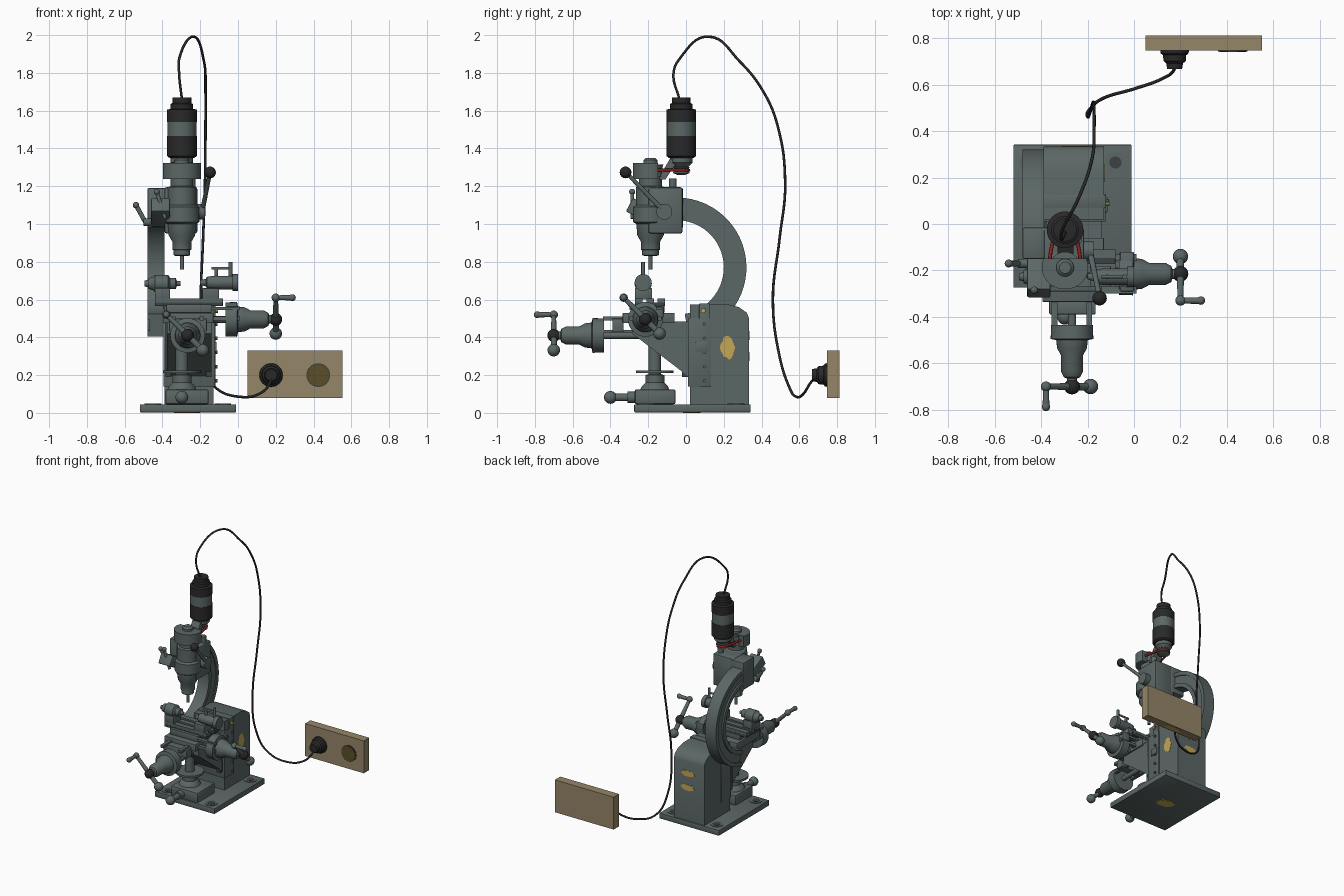
import bpy, bmesh, math, random
from mathutils import Vector

random.seed(4)

def material(name, rgb):
    m = bpy.data.materials.new(name)
    m.diffuse_color = (*rgb, 1)
    return m

STEEL = material("grey green paint", (0.105, 0.135, 0.132))
DARK = material("dark steel", (0.045, 0.053, 0.053))
BLACK = material("black rubber", (0.022, 0.022, 0.023))
WOOD = material("tan wood", (0.30, 0.24, 0.14))
YELLOW = material("worn yellow", (0.55, 0.38, 0.09))
HOLE = material("dark olive", (0.10, 0.075, 0.022))
RED = material("red belt", (0.30, 0.015, 0.015))

def finish(name, bm, mat):
    bmesh.ops.recalc_face_normals(bm, faces=bm.faces)
    for f in bm.faces:
        f.smooth = True
    for e in bm.edges:
        e.smooth = e.calc_face_angle(3.0) < 0.6
    me = bpy.data.meshes.new(name)
    bm.to_mesh(me)
    bm.free()
    ob = bpy.data.objects.new(name, me)
    bpy.context.collection.objects.link(ob)
    me.materials.append(mat)
    return ob

def box(name, x, y, z, mat=STEEL, bevel=0.0, tilt=None):
    bm = bmesh.new()
    bmesh.ops.create_cube(bm, size=1)
    size = Vector((x[1] - x[0], y[1] - y[0], z[1] - z[0]))
    bmesh.ops.scale(bm, vec=size, verts=bm.verts)
    if bevel:
        bmesh.ops.bevel(bm, geom=bm.edges[:], offset=bevel, segments=2, affect='EDGES', profile=0.5)
    ob = finish(name, bm, mat)
    ob.location = (sum(x) / 2, sum(y) / 2, sum(z) / 2)
    if tilt:
        ob.rotation_euler = tilt
    return ob

def lathe(name, prof, origin, axis=(0, 0, 1), mat=STEEL, n=32):
    """Revolve (radius, height) points around an axis, with both ends capped."""
    q, o, bm, rings = Vector(axis).to_track_quat('Z', 'Y'), Vector(origin), bmesh.new(), []
    for r, h in prof:
        rings.append([bm.verts.new(o + q @ Vector((r * math.cos(a), r * math.sin(a), h)))
                      for a in (2 * math.pi * i / n for i in range(n))])
    for a, b in zip(rings, rings[1:]):
        for i in range(n):
            bm.faces.new((a[i], a[(i + 1) % n], b[(i + 1) % n], b[i]))
    bm.faces.new(rings[0])
    bm.faces.new(rings[-1])
    return finish(name, bm, mat)

def rod(name, p, q, r, r2=None, mat=STEEL, n=20):
    d = Vector(q) - Vector(p)
    return lathe(name, [(r, 0), (r if r2 is None else r2, d.length)], p, d, mat, n)

def ball(name, p, r, mat=STEEL):
    bm = bmesh.new()
    bmesh.ops.create_uvsphere(bm, u_segments=20, v_segments=12, radius=r)
    ob = finish(name, bm, mat)
    ob.location = p
    return ob

def prism(name, pts, d, mat=STEEL):
    """Extrude a closed 3D outline along vector d."""
    bm = bmesh.new()
    f = bm.faces.new([bm.verts.new(p) for p in pts])
    g = bmesh.ops.extrude_face_region(bm, geom=[f])
    bmesh.ops.translate(bm, vec=d, verts=[v for v in g['geom'] if isinstance(v, bmesh.types.BMVert)])
    return finish(name, bm, mat)

def patch(name, c, u, v, normal):
    """Thin irregular plate of worn paint."""
    c, u, v, pts = Vector(c), Vector(u), Vector(v), []
    for i in range(18):
        a, k = i * math.pi / 9, random.uniform(0.8, 1.1)
        pts.append(c + u * math.cos(a) * k + v * math.sin(a) * k)
    prism(name, pts, Vector(normal) * 0.003, YELLOW)

def tube(name, pts, r, mat, cyclic=False):
    cu = bpy.data.curves.new(name, 'CURVE')
    cu.dimensions, cu.bevel_depth, cu.bevel_resolution = '3D', r, 2
    sp = cu.splines.new('BEZIER')
    sp.bezier_points.add(len(pts) - 1)
    for b, p in zip(sp.bezier_points, pts):
        b.co, b.handle_left_type, b.handle_right_type = p, 'AUTO', 'AUTO'
    sp.use_cyclic_u, sp.resolution_u, cu.use_fill_caps = cyclic, 8, True
    ob = bpy.data.objects.new(name, cu)
    bpy.context.collection.objects.link(ob)
    cu.materials.append(mat)

# base plate with bolt bosses
box("base_plate", (-0.52, -0.01), (-0.274, 0.342), (0.003, 0.045), bevel=0.004)
for x in (-0.45, -0.08):
    for y in (-0.21, 0.265):
        lathe("base_boss", [(0.044, 0), (0.044, 0.004)], (x, y, 0.045))
        lathe("base_bolt_hole", [(0.026, 0), (0.026, 0.006)], (x, y, 0.045), mat=DARK)
patch("base_worn_patch", (-0.27, 0.03, 0), (0.07, 0, 0), (0, 0.05, 0), (0, 0, 1))

# column, front ways and bolts
prof = [(0.02, 0.045), (0.334, 0.045), (0.334, 0.50), (0.322, 0.53), (0.28, 0.56), (0.22, 0.575), (0.02, 0.575)]
prism("column", [(-0.39, y, z) for y, z in prof], (0.26, 0, 0))
box("column_ways", (-0.395, -0.122), (0.01, 0.13), (0.14, 0.50), bevel=0.003)
box("column_strap", (-0.395, -0.12), (0.07, 0.125), (0.14, 0.58), bevel=0.003)
for i in range(6):
    z = 0.17 + i * 0.075
    rod("way_bolt", (-0.125, 0.097, z), (-0.108, 0.097, z), 0.009, n=8)
box("side_tag", (-0.124, -0.114), (0.05, 0.115), (0.325, 0.375), bevel=0.003)
rod("side_oiler", (-0.13, 0.09, 0.54), (-0.105, 0.09, 0.54), 0.012, mat=YELLOW, n=10)
patch("column_side_patch", (-0.131, 0.22, 0.345), (0, 0.04, 0), (0, 0, 0.06), (1, 0, 0))
for z in (0.30, 0.41):
    patch("column_back_patch", (-0.25, 0.333, z), (0.06, 0, 0), (0, 0, 0.025), (0, 1, 0))

# curved overarm: thin web with two rims
def arch(name, ri, ro, x0, x1):
    ang = [math.radians(95 - 175 * i / 30) for i in range(31)]
    path = [(ro, a) for a in ang] + [(ri, a) for a in reversed(ang)]
    prism(name, [(x0, -0.05 + r * math.cos(a), 0.77 + r * math.sin(a)) for r, a in path], (x1 - x0, 0, 0))
arch("arm_web", 0.255, 0.365, -0.468, -0.395)
arch("arm_outer_rim", 0.34, 0.37, -0.48, -0.388)
arch("arm_inner_rim", 0.25, 0.28, -0.48, -0.388)

# head casting and spindle
SX, SY = -0.297, -0.188
box("arm_end_block", (-0.48, -0.36), (-0.15, -0.015), (0.98, 1.19), bevel=0.008)
box("tilted_dovetail", (-0.46, -0.36), (-0.31, -0.13), (1.02, 1.10), bevel=0.006, tilt=(math.radians(-28), 0, 0))
box("head_casting", (-0.39, -0.215), (-0.20, -0.018), (0.95, 1.195), bevel=0.012)
lathe("spindle_quill", [(0.03, 0.83), (0.044, 0.835), (0.044, 0.862), (0.05, 0.864), (0.05, 0.905), (0.07, 0.94),
      (0.075, 1.0), (0.092, 1.01), (0.092, 1.09), (0.076, 1.10), (0.076, 1.195), (0.06, 1.2), (0.06, 1.25)], (SX, SY, 0))
rod("cutter", (SX, SY, 0.76), (SX, SY, 0.84), 0.011)
# pulley guard, open at the back
arc = [math.radians(155 + 230 * i / 28) for i in range(29)]
prism("pulley_guard", [(SX + 0.1 * math.cos(a), SY + 0.093 * math.sin(a), 1.238) for a in arc], (0, 0, 0.085))
lathe("spindle_pulley", [(0.068, 1.25), (0.06, 1.285), (0.068, 1.315)], (SX, SY, 0))
lathe("spindle_cap", [(0.038, 1.32), (0.038, 1.338), (0.025, 1.35)], (SX, SY, 0))

# quill feed lever, clamp levers
rod("feed_hub", (-0.24, -0.115, 1.065), (-0.175, -0.115, 1.065), 0.042)
rod("feed_lever", (-0.19, -0.115, 1.065), (-0.148, -0.315, 1.27), 0.013, 0.01)
ball("feed_knob", (-0.148, -0.32, 1.273), 0.031, BLACK)
rod("left_clamp_hub", (-0.50, -0.17, 1.01), (-0.36, -0.17, 1.01), 0.02)
rod("left_clamp_lever", (-0.485, -0.17, 1.0), (-0.54, -0.17, 1.10), 0.012)
ball("left_clamp_knob", (-0.54, -0.17, 1.10), 0.017)
rod("front_clamp_lever", (-0.385, -0.285, 1.03), (-0.43, -0.285, 1.17), 0.01)
ball("front_clamp_knob", (-0.43, -0.285, 1.17), 0.016)

# motor and its bracket, belt
MY = -0.025
rod("motor_post", (SX + 0.05, -0.07, 1.18), (SX + 0.05, -0.07, 1.24), 0.021)
prism("motor_bracket", [(-0.33, y, z) for y, z in ((-0.15, 1.235), (-0.11, 1.235), (-0.035, 1.345), (-0.085, 1.345))], (0.07, 0, 0))
lathe("motor_flange", [(0.04, 1.305), (0.06, 1.325), (0.06, 1.352)], (SX, MY, 0))
lathe("motor_pulley", [(0.02, 1.26), (0.045, 1.27), (0.036, 1.285), (0.045, 1.30), (0.02, 1.31)], (SX, MY, 0))
lathe("motor_lower_shell", [(0.066, 1.35), (0.079, 1.36), (0.079, 1.465)], (SX, MY, 0), mat=BLACK)
lathe("motor_band", [(0.077, 1.465), (0.077, 1.54)], (SX, MY, 0))
lathe("motor_upper_shell", [(0.079, 1.54), (0.079, 1.605), (0.06, 1.61), (0.06, 1.635), (0.05, 1.64), (0.05, 1.67)], (SX, MY, 0), mat=BLACK)
half = [math.pi * i / 6 for i in range(7)]
tube("drive_belt", [(SX + 0.04 * math.cos(a), MY + 0.04 * math.sin(a), 1.285) for a in half] +
     [(SX - 0.066 * math.cos(a), SY - 0.066 * math.sin(a), 1.285) for a in half], 0.008, RED, True)

# knee and elevating screw
prism("knee", [(-0.375, y, z) for y, z in ((-0.285, 0.42), (-0.285, 0.485), (0.03, 0.485), (0.03, 0.18))], (0.235, 0, 0))
for x in (-0.385, -0.17):
    box("knee_front_way", (x, x + 0.03), (-0.02, 0.012), (0.19, 0.48), DARK)
lathe("elevating_screw", [(0.085, 0.10), (0.07, 0.14), (0.05, 0.16), (0.05, 0.2), (0.033, 0.205), (0.033, 0.44)], (SX, -0.165, 0))
lathe("elevating_collar", [(0.1, 0.21), (0.1, 0.225)], (SX, -0.165, 0))
box("screw_housing", (-0.385, -0.155), (-0.272, -0.055), (0.045, 0.125), bevel=0.012)
rod("elevating_shaft", (SX, -0.40, 0.082), (SX, -0.26, 0.082), 0.02)
ball("elevating_knob", (SX, -0.40, 0.082), 0.034)
rod("elevating_bush", (SX, -0.31, 0.082), (SX, -0.26, 0.082), 0.03)

# saddle, slides and table
box("saddle", (-0.395, -0.13), (-0.335, -0.06), (0.475, 0.53), bevel=0.004)
box("cross_slide", (-0.38, -0.14), (-0.29, -0.115), (0.53, 0.575), bevel=0.003)
box("table", (-0.44, -0.08), (-0.27, -0.11), (0.565, 0.585), DARK, bevel=0.003)
for y in (-0.27, -0.21, -0.15):
    box("table_slot_rib", (-0.44, -0.08), (y, y + 0.04), (0.585, 0.605))
for y in (-0.30, -0.16):
    box("table_screw_bar", (-0.14, 0.01), (y, y + 0.03), (0.545, 0.56))
    box("table_lower_bar", (-0.14, 0.01), (y, y + 0.03), (0.49, 0.51))
rod("table_screw", (-0.2, -0.21, 0.495), (0.0, -0.21, 0.495), 0.018)
for x in (-0.355, -0.205):
    box("saddle_bar", (x, x + 0.025), (-0.44, -0.27), (0.49, 0.51))
    box("saddle_lower_bar", (x, x + 0.025), (-0.44, -0.27), (0.425, 0.44))
box("saddle_front_block", (-0.365, -0.165), (-0.39, -0.33), (0.43, 0.50), bevel=0.006)
rod("saddle_screw", (-0.267, -0.44, 0.41), (-0.267, -0.2, 0.41), 0.018)

# feed screw housings and cranks
def crank(name, hub, out, a, b):
    hub, out, a, b = map(Vector, (hub, out, a, b))
    lathe(name + "_housing", [(0.09, 0), (0.092, 0.06), (0.068, 0.065), (0.064, 0.1), (0.048, 0.13), (0.048, 0.20),
          (0.035, 0.225), (0.022, 0.23), (0.022, 0.26)], hub - out * 0.265, out)
    rod(name + "_arm_low", hub, hub + a, 0.016)
    rod(name + "_arm_high", hub, hub + b, 0.016, 0.012)
    rod(name + "_grip", hub + b, hub + b + out * 0.09, 0.012, 0.015)
    ball(name + "_hub", hub, 0.034, BLACK)
    ball(name + "_weight", hub + a, 0.033)
    ball(name + "_elbow", hub + b, 0.022)
    ball(name + "_grip_end", hub + b + out * 0.088, 0.018)
crank("front_crank", (-0.267, -0.70, 0.41), (0, -1, 0), (0.08, 0, -0.078), (-0.112, 0, 0.11))
crank("side_crank", (0.2, -0.215, 0.495), (1, 0, 0), (0, 0.075, -0.075), (0, -0.115, 0.115))
box("side_bearing", (-0.06, 0.0), (-0.29, -0.12), (0.50, 0.565), bevel=0.005)

# dividing head and tailstock on the table
TY = -0.227
box("dividing_head_foot", (-0.44, -0.36), (-0.27, -0.18), (0.60, 0.66), bevel=0.004)
lathe("dividing_head", [(0.015, -0.495), (0.02, -0.475), (0.028, -0.475), (0.035, -0.45), (0.046, -0.44), (0.046, -0.37),
      (0.03, -0.36), (0.03, -0.33), (0.015, -0.325), (0.012, -0.305)], (0, TY, 0.685), (1, 0, 0))
box("tailstock_foot", (-0.19, -0.10), (-0.27, -0.18), (0.60, 0.66), bevel=0.004)
lathe("tailstock", [(0.012, -0.20), (0.02, -0.17), (0.03, -0.165), (0.036, -0.13), (0.036, -0.03), (0.045, -0.03),
      (0.045, 0.0)], (0, TY, 0.69), (1, 0, 0))
for x, z in ((-0.115, 0.765), (-0.04, 0.80)):
    rod("tailstock_screw", (x, TY, 0.70), (x, TY, z), 0.01)
rod("tailstock_pin", (-0.14, TY, 0.765), (-0.04, TY, 0.765), 0.007)

# power cable
tube("power_cable", [(-0.297, -0.035, 1.66), (-0.312, -0.066, 1.80), (-0.31, -0.03, 1.88), (-0.235, 0.12, 1.992),
     (-0.18, 0.285, 1.86), (-0.172, 0.41, 1.70), (-0.172, 0.485, 1.52), (-0.175, 0.525, 1.21), (-0.185, 0.495, 0.92),
     (-0.197, 0.46, 0.60), (-0.19, 0.495, 0.30), (-0.125, 0.545, 0.14), (0.01, 0.585, 0.085), (0.12, 0.625, 0.105),
     (0.17, 0.66, 0.16), (0.175, 0.69, 0.195)], 0.007, BLACK)

# wooden socket board, plug and empty socket
box("socket_board", (0.05, 0.552), (0.747, 0.812), (0.08, 0.33), WOOD)
lathe("plug", [(0.062, 0), (0.06, 0.012), (0.05, 0.02), (0.048, 0.045), (0.036, 0.055), (0.032, 0.08)], (0.175, 0.747, 0.2), (0, -1, 0), BLACK)
lathe("socket_rim", [(0.063, 0), (0.063, 0.004)], (0.425, 0.747, 0.2), (0, -1, 0), DARK)
lathe("socket_hole", [(0.057, 0), (0.057, 0.006)], (0.425, 0.747, 0.2), (0, -1, 0), HOLE)
patch("board_worn_patch", (0.30, 0.78, 0.078), (0.08, 0, 0), (0, 0.022, 0), (0, 0, 1))
